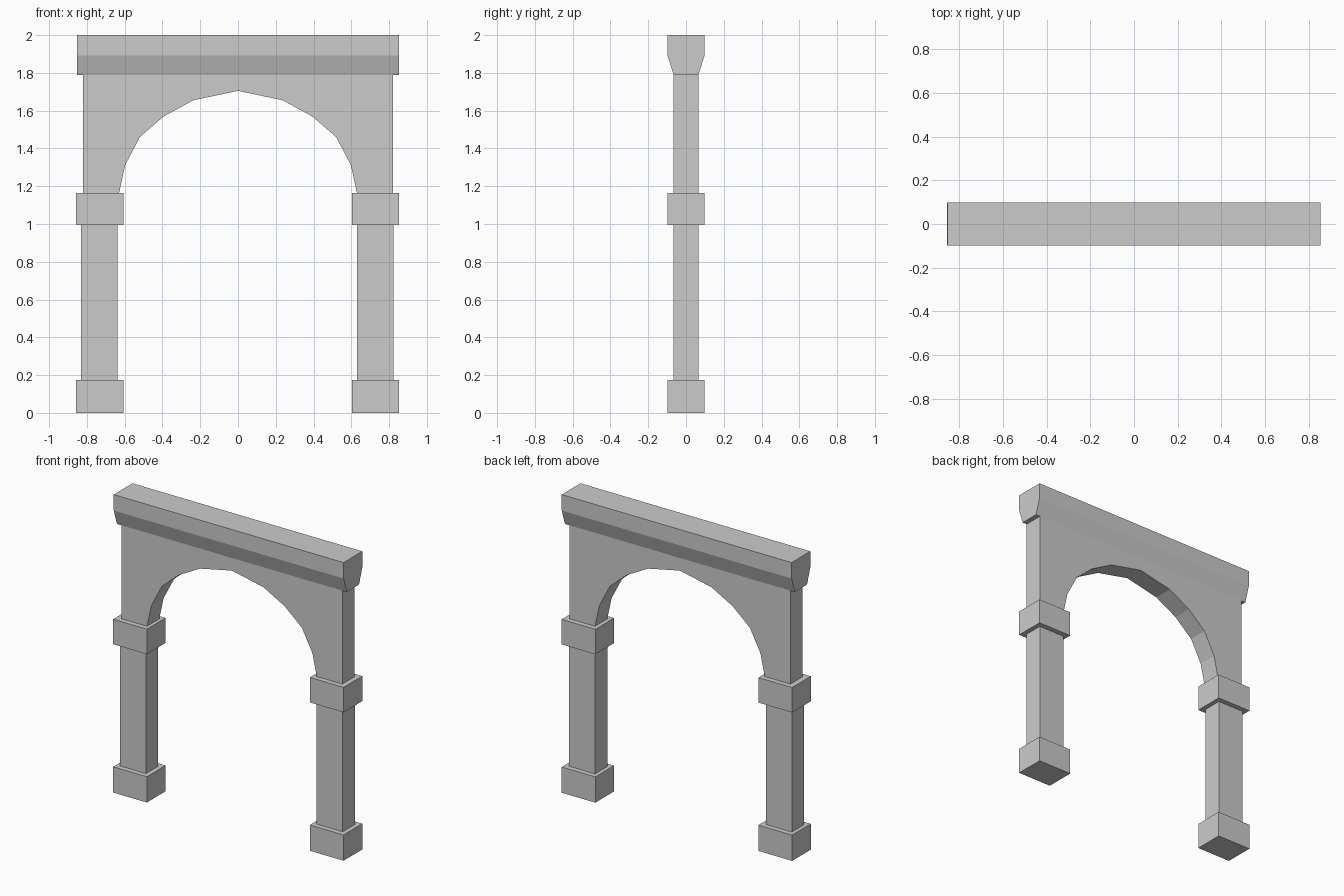
import bpy
import bmesh

if "Cube" in bpy.data.objects:
    bpy.data.objects.remove(bpy.data.objects["Cube"])


def prism(name, profile, axis, start, end):
    """Extrude a closed 2D profile along x (profile = y,z) or y (profile = x,z)."""
    bm = bmesh.new()
    place = (lambda p: (start, p[0], p[1])) if axis == 'X' else (lambda p: (p[0], start, p[1]))
    face = bm.faces.new([bm.verts.new(place(p)) for p in profile])
    out = bmesh.ops.extrude_face_region(bm, geom=[face])
    moved = [g for g in out['geom'] if isinstance(g, bmesh.types.BMVert)]
    d = end - start
    bmesh.ops.translate(bm, verts=moved, vec=(d, 0, 0) if axis == 'X' else (0, d, 0))
    bmesh.ops.recalc_face_normals(bm, faces=bm.faces)
    mesh = bpy.data.meshes.new(name)
    bm.to_mesh(mesh)
    bm.free()
    obj = bpy.data.objects.new(name, mesh)
    bpy.context.collection.objects.link(obj)
    return obj


def block(name, x, width, half_depth, z0, z1):
    x0, x1 = x - width / 2, x + width / 2
    return prism(name, [(x0, z0), (x1, z0), (x1, z1), (x0, z1)], 'Y', -half_depth, half_depth)


WALL = 0.065   # half thickness of shafts and arch wall
TRIM = 0.099   # half thickness of plinths, capitals and cornice

# Pillars: plinth, shaft and capital on each side
for side, x in (("left", -0.732), ("right", 0.728)):
    block(side + "_plinth", x, 0.25, TRIM, 0.0, 0.173)
    block(side + "_shaft", x - 0.002, 0.193, WALL, 0.173, 0.995)
    block(side + "_capital", x, 0.25, TRIM, 0.995, 1.163)

# Arch wall: faceted opening, half profile mirrored about the centre
half = [(0.82, 1.79), (0.82, 1.163), (0.63, 1.163), (0.598, 1.31),
        (0.52, 1.46), (0.393, 1.57), (0.237, 1.655)]
arch = half + [(0.0, 1.705)] + [(-x, z) for x, z in reversed(half)]
prism("arch_wall", arch, 'Y', -WALL, WALL)

# Cornice: beam with chamfered lower edges
cornice = [(-WALL, 1.79), (WALL, 1.79), (TRIM, 1.893),
           (TRIM, 2.0), (-TRIM, 2.0), (-TRIM, 1.893)]
prism("cornice", cornice, 'X', -0.853, 0.853)
